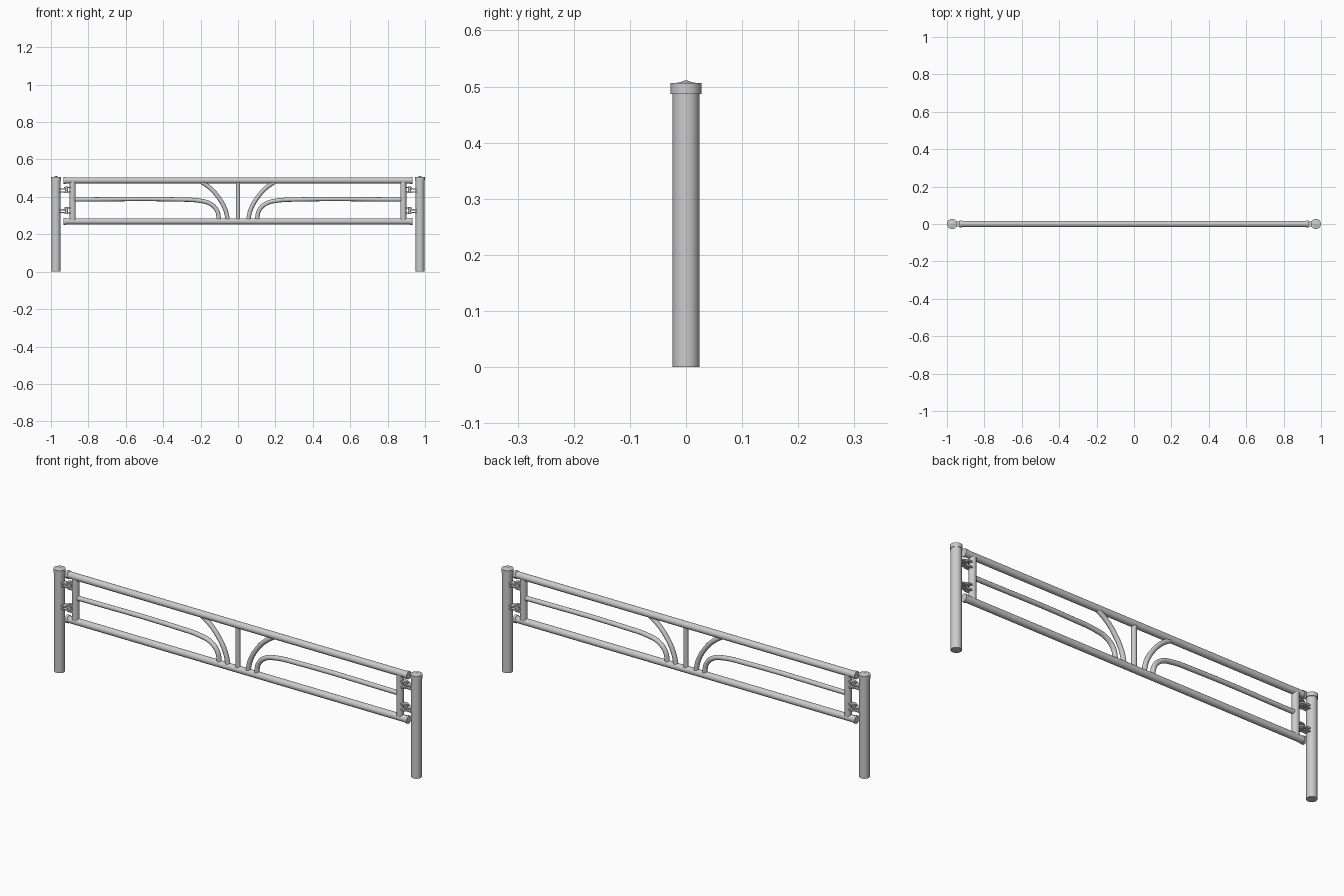
import bpy, bmesh, math
from mathutils import Matrix, Vector

if "Cube" in bpy.data.objects:
    bpy.data.objects.remove(bpy.data.objects["Cube"])


def finish(obj):
    bpy.ops.object.select_all(action='DESELECT')
    obj.select_set(True)
    bpy.context.view_layer.objects.active = obj
    bpy.ops.object.shade_smooth_by_angle(angle=math.radians(35))
    return obj


def mesh_object(name, bm):
    bmesh.ops.recalc_face_normals(bm, faces=bm.faces)
    me = bpy.data.meshes.new(name)
    bm.to_mesh(me)
    bm.free()
    obj = bpy.data.objects.new(name, me)
    bpy.context.collection.objects.link(obj)
    return finish(obj)


def lathe(name, profile, matrix, n=24):
    """Closed solid of revolution from (radius, height) pairs."""
    bm = bmesh.new()
    rings = []
    for r, h in profile:
        rings.append([bm.verts.new(matrix @ Vector((r * math.cos(2 * math.pi * i / n),
                                                     r * math.sin(2 * math.pi * i / n), h)))
                      for i in range(n)])
    for a, b in zip(rings, rings[1:]):
        for i in range(n):
            j = (i + 1) % n
            bm.faces.new((a[i], a[j], b[j], b[i]))
    bm.faces.new(rings[0])
    bm.faces.new(rings[-1])
    return mesh_object(name, bm)


def bent_tube(name, points, radius):
    """Round bar following a smooth path in the XZ plane."""
    cu = bpy.data.curves.new(name, 'CURVE')
    cu.dimensions = '3D'
    cu.bevel_depth = radius
    cu.bevel_resolution = 4
    cu.resolution_u = 6
    cu.use_fill_caps = True
    sp = cu.splines.new('BEZIER')
    sp.bezier_points.add(len(points) - 1)
    for bp, (x, z) in zip(sp.bezier_points, points):
        bp.co = (x, 0, z)
        bp.handle_left_type = bp.handle_right_type = 'AUTO'
    obj = bpy.data.objects.new(name, cu)
    bpy.context.collection.objects.link(obj)
    bpy.ops.object.select_all(action='DESELECT')
    obj.select_set(True)
    bpy.context.view_layer.objects.active = obj
    bpy.ops.object.convert(target='MESH')
    return finish(bpy.context.object)


def plate(name, outline, z, thick):
    """Flat plate extruded upward from an XY outline."""
    bm = bmesh.new()
    f = bm.faces.new([bm.verts.new((x, y, z - thick / 2)) for x, y in outline])
    ext = bmesh.ops.extrude_face_region(bm, geom=[f])
    bmesh.ops.translate(bm, vec=(0, 0, thick),
                        verts=[v for v in ext['geom'] if isinstance(v, bmesh.types.BMVert)])
    return mesh_object(name, bm)


def at(x, z=0):
    return Matrix.Translation((x, 0, z))


along_x = Matrix.Rotation(math.pi / 2, 4, 'Y')

# Long rails with slightly wider end caps
for name, z in (("top_rail", 0.488), ("bottom_rail", 0.269)):
    lathe(name, [(0.019, -0.932), (0.019, -0.92), (0.0165, -0.92),
                 (0.0165, 0.92), (0.019, 0.92), (0.019, 0.932)],
          Matrix.Translation((0, 0, z)) @ along_x)

# Centre bar
lathe("centre_bar", [(0.012, 0.275), (0.012, 0.482)], at(0), 16)

for s, side in ((-1, "left"), (1, "right")):
    # Post with cap and small raised point
    lathe(side + "_post", [(0.024, 0), (0.024, 0.487), (0.0272, 0.487), (0.0272, 0.506),
                           (0.012, 0.507), (0.002, 0.511)], at(s * 0.9728))
    # Upright at the end of the panel
    lathe(side + "_upright", [(0.0165, 0.275), (0.0165, 0.482)], at(s * 0.884))
    # Middle rail sweeping down to the bottom rail
    bent_tube(side + "_middle_rail",
              [(s * x, z) for x, z in ((0.101, 0.275), (0.113, 0.328), (0.15, 0.364),
                                       (0.21, 0.38), (0.32, 0.386), (0.88, 0.386))], 0.0115)
    # Curved brace fanning out to the top rail
    bent_tube(side + "_brace",
              [(s * x, z) for x, z in ((0.054, 0.275), (0.069, 0.335), (0.105, 0.398),
                                       (0.15, 0.448), (0.198, 0.482))], 0.0115)
    # Clevis brackets joining the panel to the post
    for level, z in (("lower", 0.327), ("upper", 0.438)):
        name = side + "_" + level
        for k, dz in (("bottom", -0.013), ("top", 0.013)):
            plate(name + "_panel_lug_" + k,
                  [(s * 0.893, -0.015), (s * 0.918, -0.014), (s * 0.930, -0.007),
                   (s * 0.930, 0.007), (s * 0.918, 0.014), (s * 0.893, 0.015)], z + dz, 0.006)
        plate(name + "_post_tongue",
              [(s * 0.908, -0.008), (s * 0.920, -0.013), (s * 0.955, -0.015),
               (s * 0.955, 0.015), (s * 0.920, 0.013), (s * 0.908, 0.008)], z + 0.004, 0.007)
        plate(name + "_post_tongue_lower",
              [(s * 0.912, -0.010), (s * 0.955, -0.015), (s * 0.955, 0.015),
               (s * 0.912, 0.010)], z - 0.011, 0.005)
        # Pin through the lugs
        lathe(name + "_pin", [(0.008, -0.018), (0.008, 0.018)], at(s * 0.917, z), 12)
